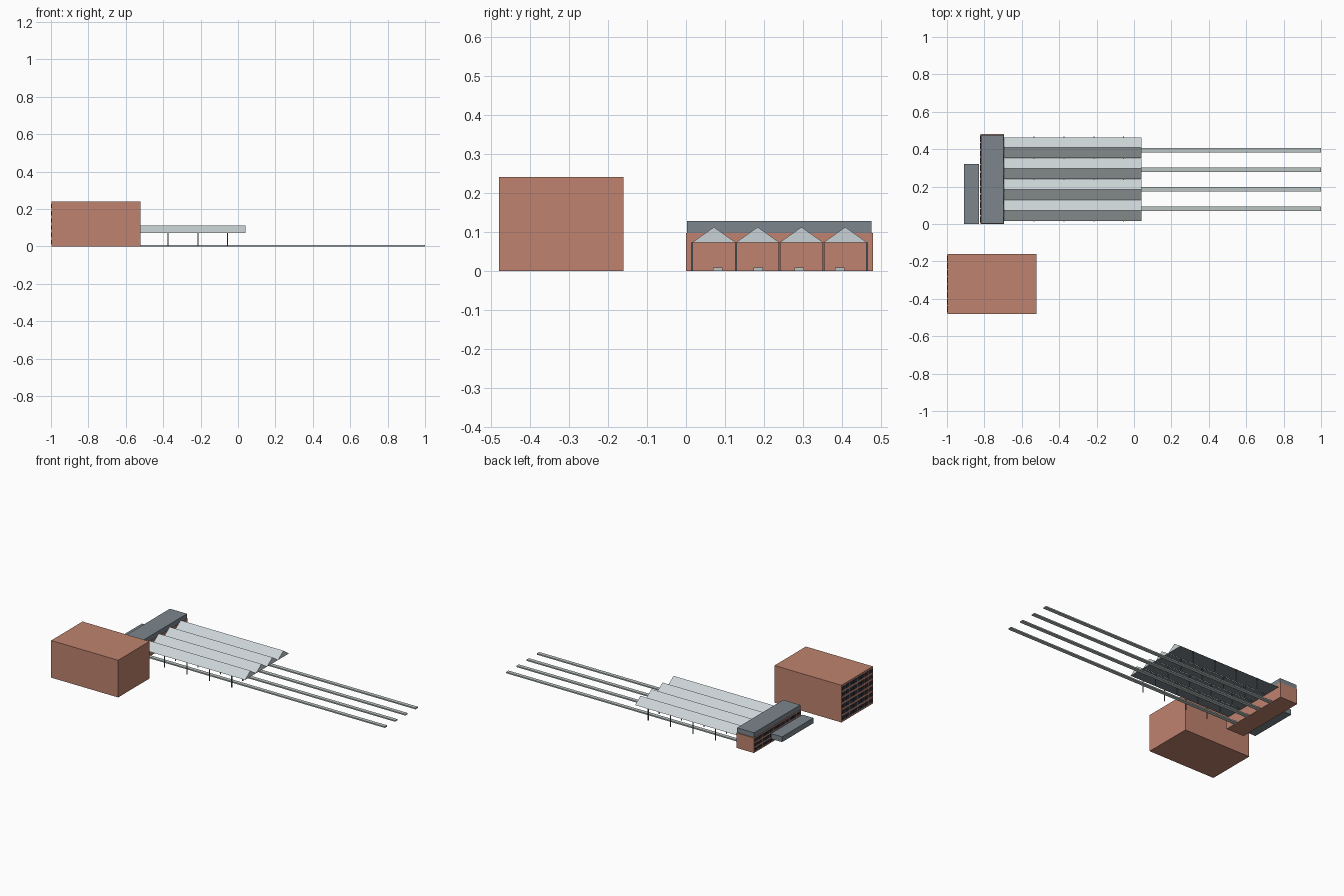
import bpy

cube = bpy.data.objects.get("Cube")
if cube:
    bpy.data.objects.remove(cube, do_unlink=True)


def material(name, rgb):
    m = bpy.data.materials.new(name)
    m.use_nodes = True
    col = (*rgb, 1.0)
    m.diffuse_color = col
    bsdf = next(n for n in m.node_tree.nodes if n.type == 'BSDF_PRINCIPLED')
    bsdf.inputs["Base Color"].default_value = col
    return m


BRICK = material("red brick", (0.52, 0.226, 0.156))
SLATE = material("slate grey", (0.20, 0.238, 0.27))
PALE = material("pale sheet roof", (0.59, 0.65, 0.67))
STONE = material("platform stone", (0.50, 0.56, 0.55))
STEEL = material("grey steel", (0.13, 0.16, 0.18))
GLASS = material("dark glass", (0.025, 0.034, 0.05))


def prism(name, profile, x0, x1, mat):
    """Extrude a counter-clockwise (y, z) profile along x."""
    n = len(profile)
    verts = [(x, y, z) for x in (x0, x1) for y, z in profile]
    faces = [tuple(reversed(range(n))), tuple(range(n, 2 * n))]
    faces += [(i, (i + 1) % n, n + (i + 1) % n, n + i) for i in range(n)]
    # Face winding is reversed so that normals point outwards
    mesh = bpy.data.meshes.new(name)
    mesh.from_pydata(verts, [], [f[::-1] if k > 1 else f
                                 for k, f in enumerate(faces)])
    mesh.materials.append(mat)
    ob = bpy.data.objects.new(name, mesh)
    bpy.context.collection.objects.link(ob)
    return ob


def box(name, x, y, z, mat):
    profile = [(y[0], z[0]), (y[1], z[0]), (y[1], z[1]), (y[0], z[1])]
    return prism(name, profile, x[0], x[1], mat)


def windows(name, wall_x, y, z, cols, rows):
    """Grid of thin panes on a wall facing -x."""
    dy, dz = (y[1] - y[0]) / cols, (z[1] - z[0]) / rows
    for r in range(rows):
        for c in range(cols):
            cy, cz = y[0] + (c + 0.5) * dy, z[0] + (r + 0.5) * dz
            hy, hz = dy * 0.42, dz * 0.3
            box(f"{name}_{r + 1}_{c + 1}", (wall_x - 0.002, wall_x + 0.001),
                (cy - hy, cy + hy), (cz - hz, cz + hz), GLASS)


# Large brick block with windows on its outer end
box("brick_block", (-0.998, -0.52), (-0.48, -0.16), (0, 0.24), BRICK)
windows("block_window", -0.998, (-0.475, -0.165), (0.005, 0.235), 8, 6)

# Head building with flat roof and entrance canopy
box("head_building", (-0.821, -0.695), (0, 0.48), (0, 0.097), BRICK)
windows("head_window", -0.821, (0.005, 0.475), (0.004, 0.094), 12, 3)
box("head_building_roof", (-0.819, -0.697), (0.003, 0.475), (0.097, 0.128), SLATE)
box("entrance_canopy", (-0.91, -0.83), (0, 0.32), (0.033, 0.067), SLATE)

# Train shed: four gabled bays with a dark soffit, on rows of thin posts
EAVE, RIDGE, START, BAY = 0.073, 0.112, 0.0155, 0.1122
for i in range(4):
    y0, y1 = START + i * BAY + 0.0007, START + (i + 1) * BAY - 0.0007
    roof = prism(f"shed_roof_{i + 1}",
                 [(y0, EAVE), (y1, EAVE), ((y0 + y1) / 2, RIDGE)],
                 -0.695, 0.039, PALE)
    roof.data.materials.append(SLATE)
    for face in roof.data.polygons:
        if face.center.z < EAVE + 0.001:
            face.material_index = 1
for i in range(5):
    for j in range(4):
        px, py = -0.535 + j * 0.16, START + i * BAY
        box(f"shed_post_{i + 1}_{j + 1}", (px - 0.0025, px + 0.0025),
            (py - 0.0025, py + 0.0025), (0, EAVE), STEEL)

# Platforms running out from the shed
for i in range(4):
    cy = 0.081 + i * 0.1045
    box(f"platform_{i + 1}", (-0.695, 1.0), (cy - 0.012, cy + 0.012),
        (0, 0.008), STONE)
